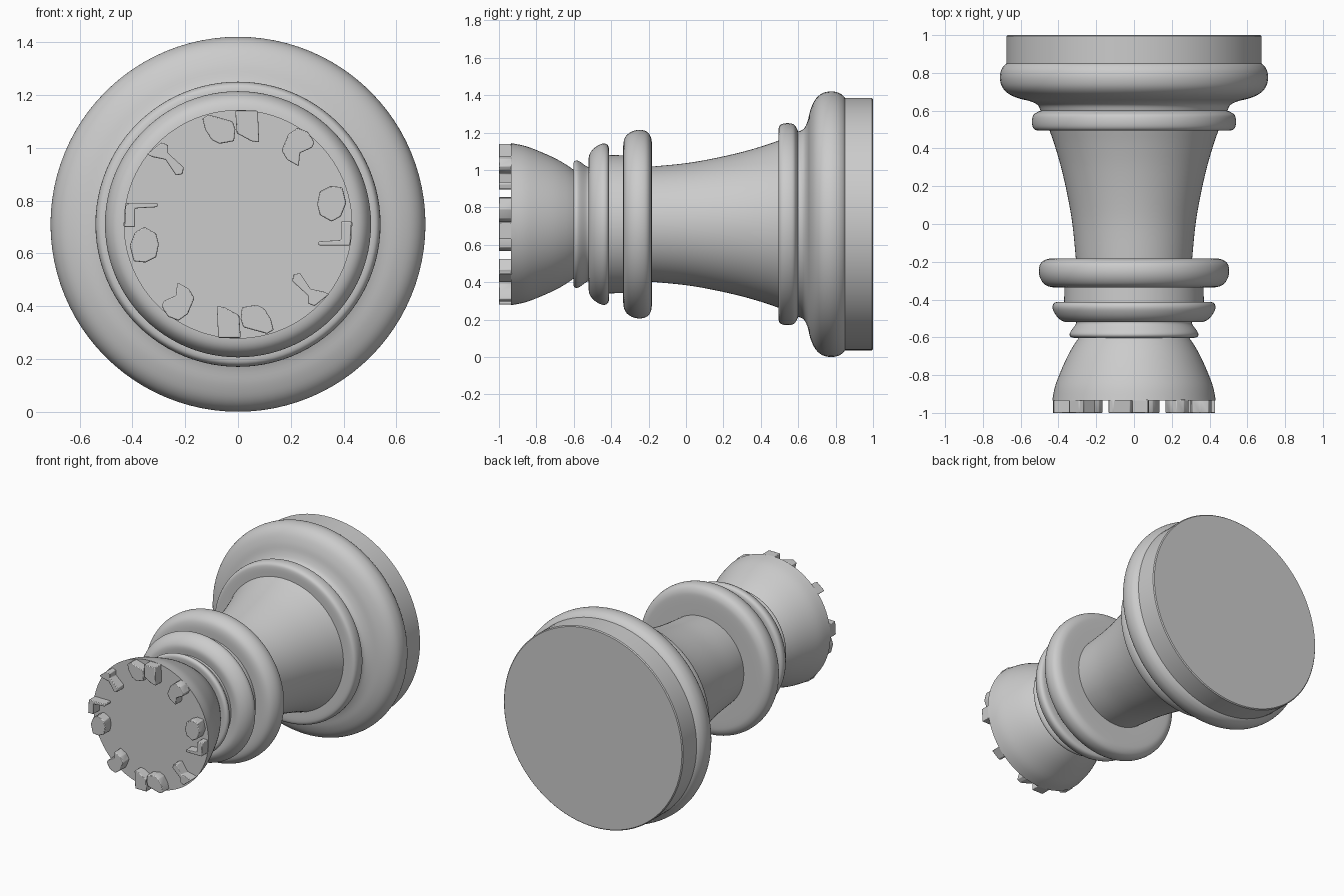
import bpy, bmesh, math
from mathutils import Vector

if "Cube" in bpy.data.objects:
    bpy.data.objects.remove(bpy.data.objects["Cube"])

AXIS_Z = 0.71
SEGMENTS = 96


def finish(name, bm, angle):
    mesh = bpy.data.meshes.new(name)
    bm.to_mesh(mesh)
    bm.free()
    obj = bpy.data.objects.new(name, mesh)
    bpy.context.collection.objects.link(obj)
    obj.location.z = AXIS_Z
    bpy.ops.object.select_all(action='DESELECT')
    obj.select_set(True)
    bpy.context.view_layer.objects.active = obj
    bpy.ops.object.shade_smooth_by_angle(angle=math.radians(angle))
    return obj


def curve(points, steps=4):
    """Smooth a (y, radius) profile with a Catmull-Rom spline."""
    p = [Vector(q) for q in points]
    p = [p[0]] + p + [p[-1]]
    out = []
    for a, b, c, d in zip(p, p[1:], p[2:], p[3:]):
        for k in range(steps):
            t = k / steps
            out.append(0.5 * (2 * b + (c - a) * t + (2 * a - 5 * b + 4 * c - d) * t ** 2
                              + (3 * b - a - 3 * c + d) * t ** 3))
    return out + [p[-1]]


def lathe(name, profile):
    """Revolve a (y, radius) profile, listed front to back, about the y axis."""
    bm = bmesh.new()
    rings = []
    for y, r in profile:
        rings.append([bm.verts.new((r * math.cos(a), y, r * math.sin(a)))
                      for a in (2 * math.pi * j / SEGMENTS for j in range(SEGMENTS))])
    for lo, hi in zip(rings, rings[1:]):
        for j in range(SEGMENTS):
            k = (j + 1) % SEGMENTS
            bm.faces.new((lo[j], hi[j], hi[k], lo[k]))
    bmesh.ops.remove_doubles(bm, verts=bm.verts, dist=1e-5)
    return finish(name, bm, 35)


# Flared head with a flat front face
lathe("head", [(-0.935, 0)] + curve([
    (-0.935, 0.433), (-0.86, 0.418), (-0.78, 0.388), (-0.70, 0.352), (-0.64, 0.318), (-0.6, 0.29)]))

# Three rings below the head, with the necks between them
lathe("small_ring", curve([
    (-0.6, 0.29), (-0.602, 0.325), (-0.59, 0.34), (-0.57, 0.336), (-0.53, 0.308), (-0.515, 0.308)]))
lathe("middle_ring", curve([
    (-0.515, 0.308), (-0.52, 0.355), (-0.51, 0.385), (-0.485, 0.412), (-0.45, 0.43),
    (-0.425, 0.428), (-0.413, 0.41), (-0.412, 0.37)]))
lathe("neck", [(-0.412, 0.37), (-0.335, 0.368)])
lathe("large_ring", curve([
    (-0.335, 0.368), (-0.335, 0.43), (-0.322, 0.47), (-0.29, 0.495), (-0.25, 0.504),
    (-0.21, 0.495), (-0.188, 0.465), (-0.182, 0.42), (-0.182, 0.308)]))

# Tapered stem
lathe("stem", curve([
    (-0.182, 0.308), (0, 0.326), (0.15, 0.352), (0.3, 0.386), (0.42, 0.421), (0.495, 0.447)]))

# Collar, rounded flange and straight foot
lathe("collar", curve([
    (0.495, 0.447), (0.495, 0.51), (0.508, 0.533), (0.54, 0.54), (0.575, 0.534),
    (0.592, 0.512), (0.6, 0.495)]))
lathe("flange", curve([
    (0.6, 0.495), (0.63, 0.51), (0.65, 0.55), (0.665, 0.61), (0.69, 0.665), (0.725, 0.698),
    (0.77, 0.71), (0.81, 0.705), (0.837, 0.69), (0.85, 0.675)]))
lathe("foot", [(0.85, 0.675), (0.994, 0.675), (1, 0.669), (1, 0)])

# Teeth outlines around the head, in hundredths (x, height from the axis)
TEETH = [
    [(-1, 43), (7.5, 43), (8, 31), (5, 31.5), (-0.5, 34.5)],
    [(-13.5, 40), (-11, 41.5), (-2, 39), (-1, 36), (-1.5, 31.5), (-7, 30.5), (-10, 32), (-12.5, 36)],
    [(16.5, 28), (19, 34), (22.5, 36.5), (26.5, 35), (29, 31), (28, 29), (23.5, 27), (23, 22), (18.5, 24.5)],
    [(30, 7.5), (31, 12.5), (35, 14.5), (39.5, 14), (41, 8), (39, 3), (35.5, 1), (31, 3.5)],
    [(39, 1), (43, 1), (42.5, -8), (30.5, -8), (30.5, -6.5), (39, -6)],
    [(-34.5, 26.5), (-29, 31), (-26.5, 30), (-26.5, 27), (-20.5, 21.5), (-21, 19), (-23.5, 18.5),
     (-27.5, 24.5), (-32.5, 25.5)],
]
# Each tooth repeats on the opposite side, turned by half a circle
for i, outline in enumerate(TEETH):
    for side, s in (("a", 0.01), ("b", -0.01)):
        bm = bmesh.new()
        face = bm.faces.new([bm.verts.new((x * s, -0.93, z * s)) for x, z in outline])
        grown = bmesh.ops.extrude_face_region(bm, geom=[face], use_keep_orig=True)
        top = [g for g in grown["geom"] if isinstance(g, bmesh.types.BMVert)]
        bmesh.ops.translate(bm, verts=top, vec=(0, -0.07, 0))
        bmesh.ops.recalc_face_normals(bm, faces=bm.faces)
        tooth = finish(f"tooth_{i + 1}{side}", bm, 40)
        bevel = tooth.modifiers.new("soft_edges", 'BEVEL')
        bevel.width = 0.004
        bevel.segments = 2
